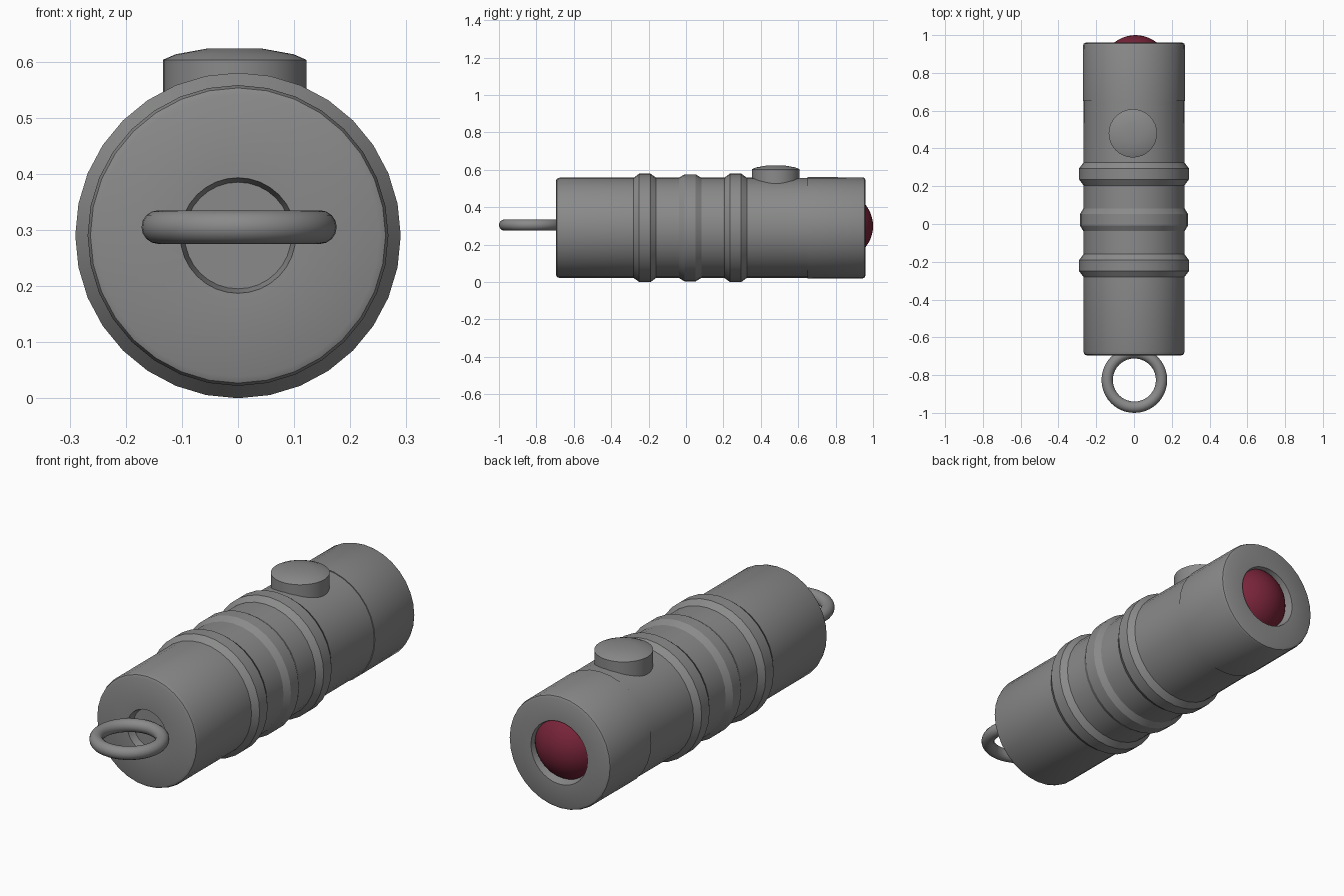
import bpy, bmesh, math
from mathutils import Matrix

if "Cube" in bpy.data.objects:
    bpy.data.objects.remove(bpy.data.objects["Cube"])

def material(name, rgb):
    m = bpy.data.materials.new(name)
    m.diffuse_color = (*rgb, 1)
    m.use_nodes = True
    m.node_tree.nodes["Principled BSDF"].inputs["Base Color"].default_value = m.diffuse_color
    return m

GREY = material("grey metal", (0.25, 0.255, 0.25))
RED = material("dark red glass", (0.19, 0.018, 0.042))

def lathe(name, profile, origin, mat, segs=32, along_y=True, angle=28):
    """Revolve (radius, height) points; height runs along y or z."""
    bm = bmesh.new()
    rings = []
    for r, h in profile:
        if r == 0:
            rings.append([bm.verts.new((0, 0, h))])
        else:
            rings.append([bm.verts.new((r * math.cos(2 * math.pi * i / segs),
                                        r * math.sin(2 * math.pi * i / segs), h))
                          for i in range(segs)])
    for a, b in zip(rings, rings[1:]):
        for i in range(segs):
            j = (i + 1) % segs
            if len(a) == 1:
                bm.faces.new((a[0], b[j], b[i]))
            elif len(b) == 1:
                bm.faces.new((a[i], a[j], b[0]))
            else:
                bm.faces.new((a[i], a[j], b[j], b[i]))
    bmesh.ops.recalc_face_normals(bm, faces=bm.faces)
    if along_y:
        bm.transform(Matrix.Rotation(-math.pi / 2, 4, 'X'))
    return finish(name, bm, origin, mat, angle)

def finish(name, bm, origin, mat, angle):
    me = bpy.data.meshes.new(name)
    bm.to_mesh(me)
    bm.free()
    ob = bpy.data.objects.new(name, me)
    bpy.context.collection.objects.link(ob)
    ob.location = origin
    me.materials.append(mat)
    bpy.ops.object.select_all(action='DESELECT')
    ob.select_set(True)
    bpy.context.view_layer.objects.active = ob
    bpy.ops.object.shade_smooth_by_angle(angle=math.radians(angle))
    return ob

CZ = 0.29

# handle tube: recessed tail, three raised grip ribs
body = [(0, -0.655), (0.095, -0.655), (0.103, -0.692), (0.252, -0.695),
        (0.263, -0.69), (0.268, -0.675)]
for c, r in ((-0.22, 0.29), (0.022, 0.286), (0.265, 0.29)):
    body += [(0.268, c - 0.06), (r, c - 0.03), (r, c + 0.03), (0.268, c + 0.06)]
body += [(0.267, 0.652), (0.2, 0.652)]
lathe("handle_tube", body, (0, 0, CZ), GREY)

# head with a recessed lens opening
head = [(0.2, 0.65), (0.271, 0.65), (0.27, 0.945), (0.266, 0.955), (0.255, 0.96),
        (0.15, 0.96), (0.135, 0.90), (0, 0.90)]
lathe("head", head, (0, 0, CZ), GREY)

# domed lens
R = 0.18
lens = [(R * math.sin(t), R * math.cos(t)) for t in
        [math.radians(58) * i / 8 for i in range(8, 0, -1)]] + [(0, R)]
lathe("lens", lens, (0.008, 0.82, 0.30), RED)

# push button
button = [(0, 0.50), (0.128, 0.50), (0.128, 0.603), (0.105, 0.613),
          (0.05, 0.623), (0, 0.623)]
lathe("push_button", button, (-0.006, 0.48, 0), GREY, along_y=False)

# hanging ring
bpy.ops.mesh.primitive_torus_add(major_segments=40, minor_segments=16, major_radius=0.144,
                                 minor_radius=0.03, location=(0.002, -0.826, 0.305))
ring = bpy.context.object
ring.name = "hanging_ring"
ring.data.materials.append(GREY)
bpy.ops.object.shade_smooth()
